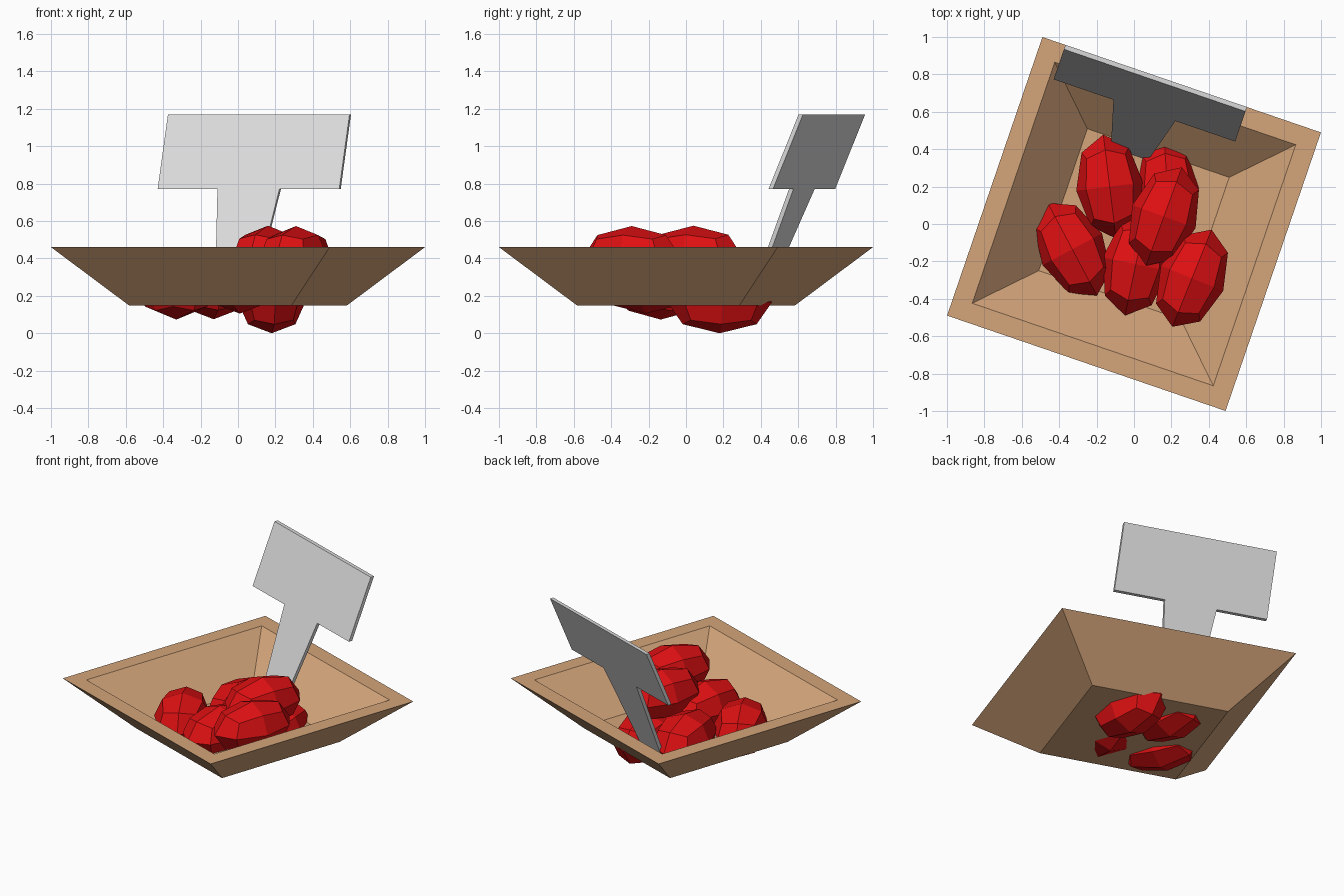
import bpy, bmesh, math
from mathutils import Vector, Matrix

if "Cube" in bpy.data.objects:
    bpy.data.objects.remove(bpy.data.objects["Cube"])

TURN = Matrix.Rotation(math.radians(-18.9), 4, 'Z')  # whole stand is turned


def material(name, rgb):
    m = bpy.data.materials.new(name)
    m.diffuse_color = (*rgb, 1)
    m.use_nodes = True
    m.node_tree.nodes["Principled BSDF"].inputs["Base Color"].default_value = m.diffuse_color
    return m


TAN = material("tan wood", (0.66, 0.375, 0.195))
RED = material("fruit red", (0.74, 0.005, 0.006))
GREY = material("light grey", (0.70, 0.70, 0.70))


def add_object(name, bm, mat):
    bmesh.ops.recalc_face_normals(bm, faces=bm.faces)
    me = bpy.data.meshes.new(name)
    bm.to_mesh(me)
    bm.free()
    me.materials.append(mat)
    ob = bpy.data.objects.new(name, me)
    bpy.context.collection.objects.link(ob)
    return ob


# Tray: square loops running from outer base, over the rim, to the inner floor
bm = bmesh.new()
loops = []
for half, z in [(0.457, 0.147), (0.787, 0.46), (0.681, 0.46), (0.401, 0.194)]:
    loops.append([bm.verts.new(TURN @ Vector((sx * half, sy * half, z)))
                  for sx, sy in ((-1, -1), (1, -1), (1, 1), (-1, 1))])
for a, b in zip(loops, loops[1:]):
    for i in range(4):
        j = (i + 1) % 4
        bm.faces.new((a[i], a[j], b[j], b[i]))
bm.faces.new(loops[0])
bm.faces.new(loops[-1])
add_object("tray", bm, TAN)

# Sign: T-shaped plate with a tapering stem, leaning back (u across, z up)
bm = bmesh.new()
half_outline = [(0.513, 1.17), (0.513, 0.77), (0.175, 0.77), (0.104, 0.18)]
outline = half_outline + [(-u, z) for u, z in reversed(half_outline)]
sides = []
for offset in (-0.0125, 0.0125):
    sides.append([bm.verts.new(TURN @ Vector((u - 0.144, 0.775 - 0.425 * (1.17 - z) + offset, z)))
                  for u, z in outline])
for s in sides:
    bm.faces.new(s)
for i in range(len(outline)):
    j = (i + 1) % len(outline)
    bm.faces.new((sides[0][i], sides[0][j], sides[1][j], sides[1][i]))
add_object("sign", bm, GREY)


# Fruit: rounded cubes, two faces per side, stretched along y
def fruit(name, centre, angle):
    bm = bmesh.new()
    bmesh.ops.create_cube(bm, size=2)
    bmesh.ops.subdivide_edges(bm, edges=bm.edges, cuts=1, use_grid_fill=True)
    for v in bm.verts:
        n = v.co.normalized()
        v.co = Vector((n.x * 0.18, n.y * 0.28, n.z * 0.165))
    bm.transform(Matrix.Translation(centre) @ Matrix.Rotation(math.radians(angle), 4, 'Z'))
    add_object(name, bm, RED)


for i, (centre, angle) in enumerate([
        ((-0.13, 0.20, 0.24), 7),
        ((0.18, 0.18, 0.165), 4),
        ((-0.33, -0.135, 0.238), 28),
        ((0.01, -0.215, 0.27), -12),
        ((0.16, 0.04, 0.41), -20),
        ((0.31, -0.29, 0.408), -22)]):
    fruit(f"fruit_{i + 1}", centre, angle)
